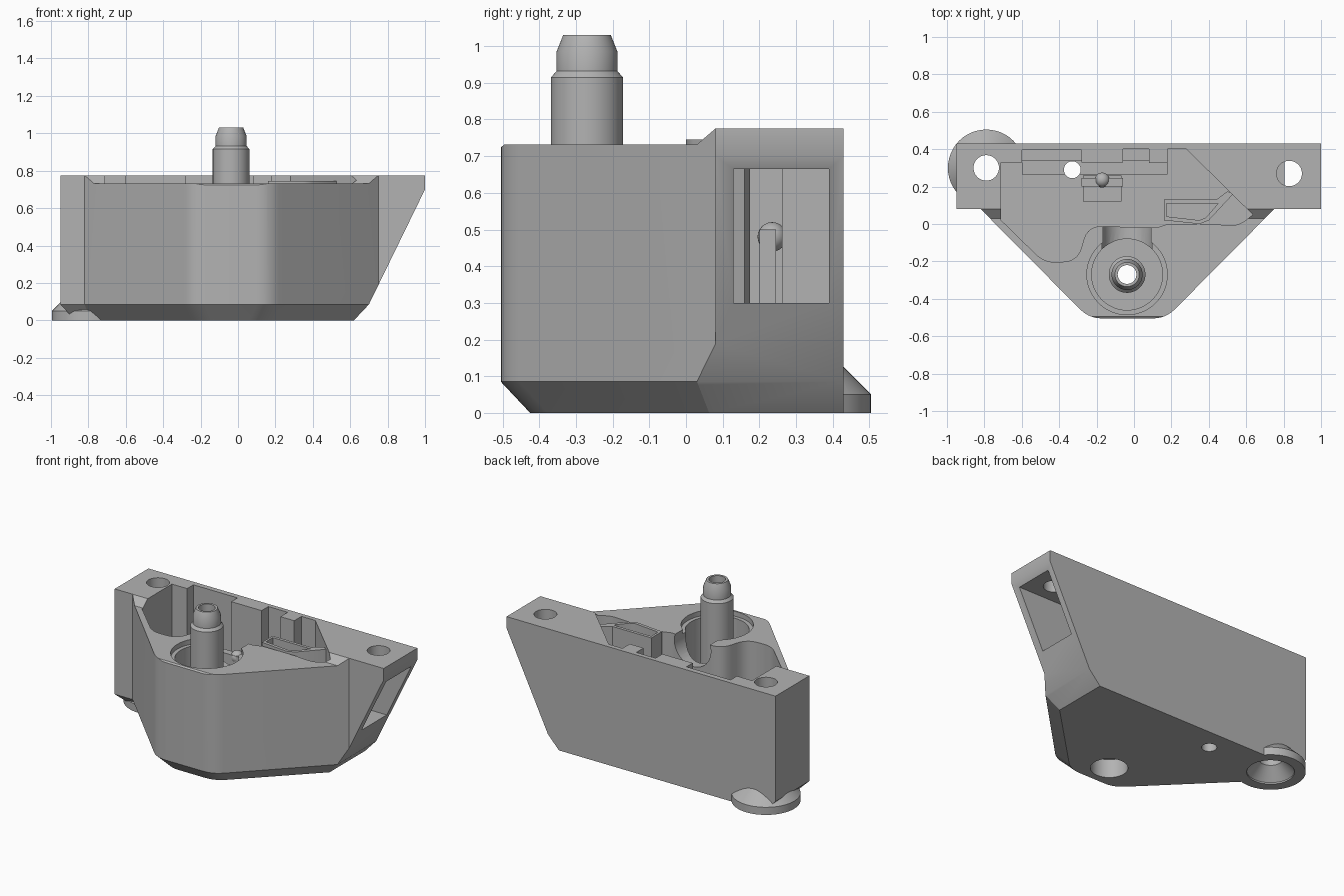
import bpy, bmesh, math
from mathutils import Matrix, Vector

if "Cube" in bpy.data.objects:
    bpy.data.objects.remove(bpy.data.objects["Cube"])

grey = bpy.data.materials.new("plain_grey")
grey.use_nodes = True
grey.diffuse_color = (0.45, 0.45, 0.45, 1)
grey.node_tree.nodes["Principled BSDF"].inputs["Base Color"].default_value = grey.diffuse_color


def finish(name, bm):
    bmesh.ops.remove_doubles(bm, verts=bm.verts, dist=0.0001)
    bmesh.ops.recalc_face_normals(bm, faces=bm.faces)
    mesh = bpy.data.meshes.new(name)
    bm.to_mesh(mesh)
    bm.free()
    mesh.materials.append(grey)
    ob = bpy.data.objects.new(name, mesh)
    bpy.context.collection.objects.link(ob)
    return ob


def loft(name, rings):
    """Join matching rings of 3D points and cap both ends."""
    bm = bmesh.new()
    loops = [[bm.verts.new(p) for p in ring] for ring in rings]
    for a, b in zip(loops, loops[1:]):
        for i in range(len(a)):
            j = (i + 1) % len(a)
            bm.faces.new((a[i], a[j], b[j], b[i]))
    bm.faces.new(loops[0][::-1])
    bm.faces.new(loops[-1])
    return finish(name, bm)


def prism(name, pts, lo, hi, axis="z"):
    place = {"z": lambda p, d: (p[0], p[1], d),
             "y": lambda p, d: (p[0], d, p[1]),
             "x": lambda p, d: (d, p[0], p[1])}[axis]
    return loft(name, [[place(p, d) for p in pts] for d in (lo, hi)])


def block(name, x0, x1, y0, y1, z0, z1):
    return prism(name, [(x0, y0), (x1, y0), (x1, y1), (x0, y1)], z0, z1)


def turned(name, x, y, profile, sides=48):
    """Solid of revolution from (radius, height) pairs."""
    turn = [2 * math.pi * i / sides for i in range(sides)]
    return loft(name, [[(x + r * math.cos(a), y + r * math.sin(a), z) for a in turn]
                       for r, z in profile])


def combine(ob, tool, how="DIFFERENCE"):
    mod = ob.modifiers.new(how, "BOOLEAN")
    mod.operation, mod.object, mod.solver = how, tool, "EXACT"
    bpy.context.view_layer.objects.active = ob
    bpy.ops.object.modifier_apply(modifier=mod.name)
    bpy.data.objects.remove(tool)


def rounded(pts, radii, steps=5):
    """Round the listed polygon corners with a quadratic curve."""
    out = []
    for i, p in enumerate(pts):
        p, r = Vector(p), radii.get(i, 0)
        if not r:
            out.append(tuple(p))
            continue
        a = p + (Vector(pts[i - 1]) - p).normalized() * r
        b = p + (Vector(pts[(i + 1) % len(pts)]) - p).normalized() * r
        for k in range(steps + 1):
            t = k / steps
            out.append(tuple(a * (1 - t) ** 2 + p * 2 * t * (1 - t) + b * t * t))
    return out


# Main housing: plan with a chamfered base
plan = [(-.95, .43), (-.95, .08), (-.82, .08), (-.24, -.505), (.17, -.505),
        (.75, .08), (1, .08), (1, .43)]
base = [(-.87, .43), (-.87, .16), (-.787, .16), (-.2, -.425), (.13, -.425),
        (.637, .08), (1, .08), (1, .43)]
soft = {3: .07, 4: .07}
low, full = rounded(base, soft), rounded(plan, soft)
housing = loft("housing", [[(x, y, z) for x, y in ring]
                           for ring, z in ((low, 0), (full, .085), (full, .9))])

# Side profile steps up to the rear bar, front profile slopes the left end
combine(housing, prism("side_profile", [(-.6, -.1), (.6, -.1), (.6, .775), (.08, .775),
                                        (.03, .732), (-.495, .732), (-.51, .72), (-.6, .72)],
                       -1.2, 1.2, "x"), "INTERSECT")
combine(housing, prism("end_profile", [(-1.1, -.1), (.54, -.1), (.62, 0), (.70, .085),
                                       (1, .70), (1, .9), (-1.1, .9)], -1, 1, "y"), "INTERSECT")

# Foot with a coned top below the rear right corner
combine(housing, turned("foot", -.79, .30, [(.205, 0), (.205, .05), (.125, .13)]), "UNION")

# Open cavity with a notched back wall
cavity = rounded([(-.71, .33), (-.71, .02), (-.48, -.205), (-.30, -.20), (-.25, -.01),
                  (.12, -.02), (.18, .0), (.40, .0), (.56, -.01), (.635, .05),
                  (.28, .40), (.18, .40), (.18, .325), (.08, .325), (.08, .40),
                  (-.06, .40), (-.06, .33), (-.28, .33), (-.28, .395), (-.60, .395),
                  (-.60, .33)], {2: .06, 3: .08, 4: .08, 8: .05})
combine(housing, prism("cavity", cavity, .25, 1))
combine(housing, block("pit", -.27, -.07, .12, .26, .12, .5))

# Well around the post and the arched gap leading to the cavity
POST = (-.037, -.27)
combine(housing, turned("well", *POST, [(.19, .40), (.19, .70), (.215, .70), (.215, .9)]))
arch = [(POST[0] + .135 * math.cos(k * math.pi / 16), .69 + .135 * math.sin(k * math.pi / 16))
        for k in range(32)]
combine(housing, prism("arch", arch, -.2, .06, "y"))

# Window in the sloping end, opening into the cavity
combine(housing, block("window", .42, 1.2, .13, .39, .30, .665))

# Screw holes, countersink and underside bores
combine(housing, turned("right_hole", -.79, .30, [(.14, -.01), (.14, .01), (.068, .085), (.068, 1)]))
combine(housing, turned("left_hole", .83, .27, [(.068, .4), (.068, 1)]))
combine(housing, turned("small_hole", -.33, .29, [(.045, -.1), (.045, .6)]))
combine(housing, turned("post_bore", *POST, [(.11, -.1), (.11, .12), (.05, .12), (.05, .6)]))

# Hollow stepped post
post = turned("post", *POST, [(.098, .30), (.098, .915), (.083, .932), (.083, .985), (.065, 1.03)])
combine(post, turned("post_hole", *POST, [(.05, .1), (.05, 1.2)]))

# Ledge along the back wall, around the small hole
ledge = block("back_ledge", -.60, .18, .265, .34, .24, .42)
combine(ledge, turned("ledge_hole", -.33, .29, [(.045, .1), (.045, .8)]))

# Small catch with a rounded bump in the middle of the cavity
catch = block("catch", -.28, -.06, .20, .245, .24, .50)
ball = bmesh.new()
bmesh.ops.create_uvsphere(ball, u_segments=24, v_segments=12, radius=.04,
                          matrix=Matrix.Translation((-.17, .235, .48)))
bump = finish("catch_bump", ball)

# Latch arm: a raised tray with a rim
outline = [(.16, .02), (.35, .0), (.40, .02), (.53, .16), (.50, .175), (.44, .13), (.16, .13)]
arm = prism("latch_arm", outline, .24, .745)
inner = [(.175, .04), (.35, .02), (.385, .035), (.45, .11), (.175, .11)]
combine(arm, prism("latch_tray", inner, .69, .9))

# Shade smooth while keeping the edges sharp
for ob in bpy.context.view_layer.objects:
    ob.select_set(ob in (housing, post, ledge, catch, bump, arm))
bpy.context.view_layer.objects.active = housing
bpy.ops.object.shade_smooth_by_angle(angle=math.radians(30))
